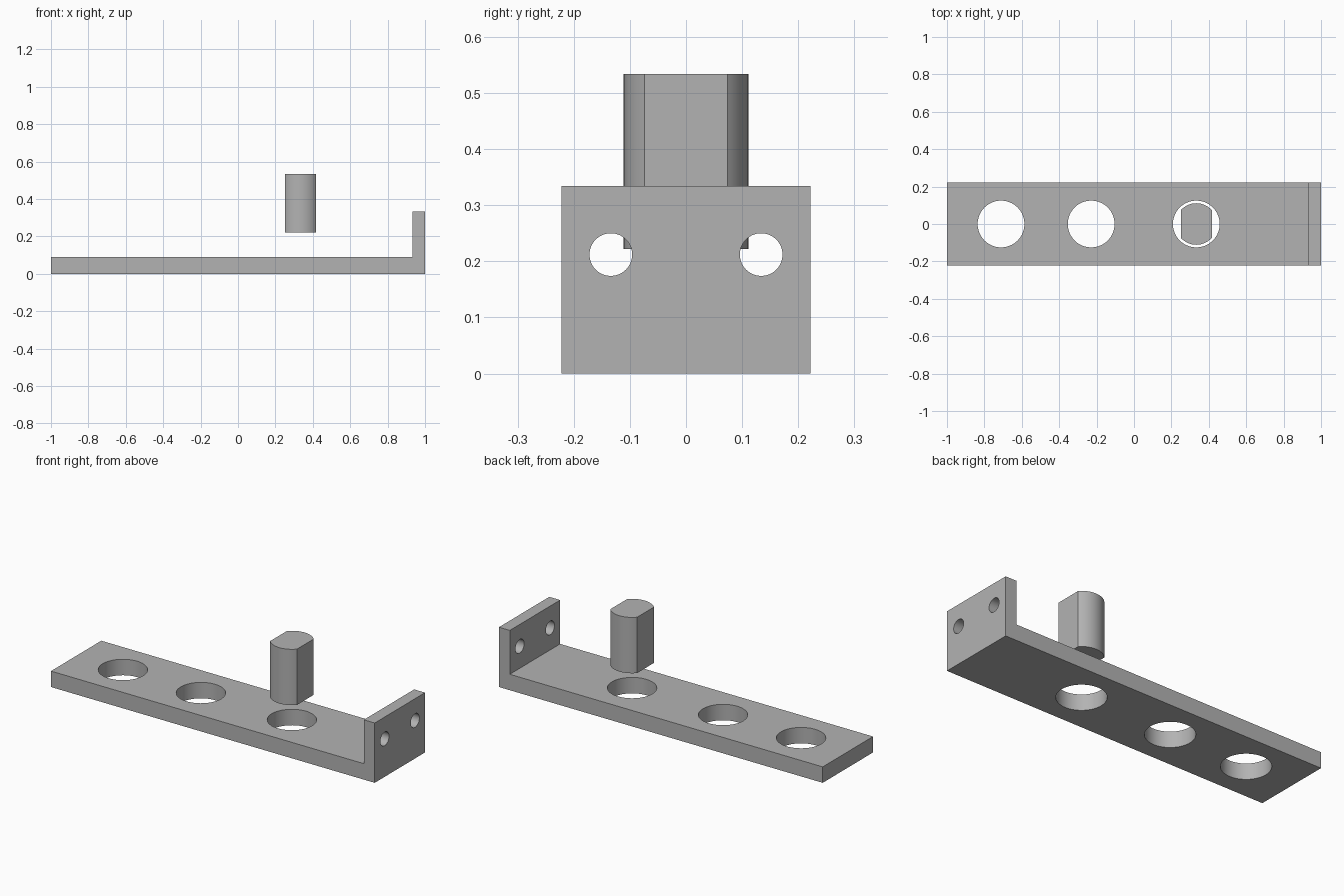
import bpy, bmesh, math
from mathutils import Matrix

cube = bpy.data.objects.get("Cube")
if cube:
    bpy.data.objects.remove(cube, do_unlink=True)

# Plain grey metal
grey = bpy.data.materials.new("plain grey")
grey.use_nodes = True
colour = (0.45, 0.45, 0.45, 1)
grey.diffuse_color = colour
grey.node_tree.nodes["Principled BSDF"].inputs["Base Color"].default_value = colour


def make_object(name, bm):
    bmesh.ops.recalc_face_normals(bm, faces=bm.faces)
    mesh = bpy.data.meshes.new(name)
    bm.to_mesh(mesh)
    bm.free()
    mesh.materials.append(grey)
    obj = bpy.data.objects.new(name, mesh)
    bpy.context.collection.objects.link(obj)
    return obj


def extrude_profile(name, points, offset):
    bm = bmesh.new()
    face = bm.faces.new([bm.verts.new(p) for p in points])
    result = bmesh.ops.extrude_face_region(bm, geom=[face])
    verts = [v for v in result["geom"] if isinstance(v, bmesh.types.BMVert)]
    bmesh.ops.translate(bm, verts=verts, vec=offset)
    return make_object(name, bm)


def add_cylinder(bm, centre, radius, depth, along_x=False):
    turn = Matrix.Rotation(math.pi / 2, 4, "Y") if along_x else Matrix()
    bmesh.ops.create_cone(bm, cap_ends=True, segments=64, radius1=radius,
                          radius2=radius, depth=depth,
                          matrix=Matrix.Translation(centre) @ turn)


def smooth(obj):
    bpy.ops.object.select_all(action="DESELECT")
    obj.select_set(True)
    bpy.context.view_layer.objects.active = obj
    bpy.ops.object.shade_smooth_by_angle(angle=math.radians(25))


# L-shaped bracket: long plate with an upright end
half_width, plate_top, upright_top, upright_x = 0.222, 0.089, 0.334, 0.933
profile = [(-1, 0), (1, 0), (1, upright_top), (upright_x, upright_top),
           (upright_x, plate_top), (-1, plate_top)]
bracket = extrude_profile("bracket", [(x, -half_width, z) for x, z in profile],
                          (0, 2 * half_width, 0))

# Three large holes in the plate, two screw holes in the upright
bm = bmesh.new()
for x in (-0.711, -0.229, 0.333):
    add_cylinder(bm, (x, 0, plate_top / 2), 0.125, 0.2)
for side in (-1, 1):
    add_cylinder(bm, (0.966, side * 0.134, 0.212), 0.038, 0.2, along_x=True)
cutter = make_object("hole_cutter", bm)
cutter.hide_render = True

cut = bracket.modifiers.new("holes", "BOOLEAN")
cut.operation = "DIFFERENCE"
cut.solver = "EXACT"
cut.object = cutter
bpy.context.view_layer.objects.active = bracket
bpy.ops.object.modifier_apply(modifier=cut.name)
bpy.data.objects.remove(cutter, do_unlink=True)
smooth(bracket)

# Floating pin: round bar with two flats, lined up with the third hole
pin_x, radius, flat = 0.333, 0.111, 0.083
start = math.acos(flat / radius)
steps = 24
outline = []
for base in (0, math.pi):
    for i in range(steps + 1):
        a = base + start + (math.pi - 2 * start) * i / steps
        outline.append((pin_x + radius * math.cos(a), radius * math.sin(a), 0.222))
pin = extrude_profile("pin", outline, (0, 0, 0.312))
smooth(pin)
